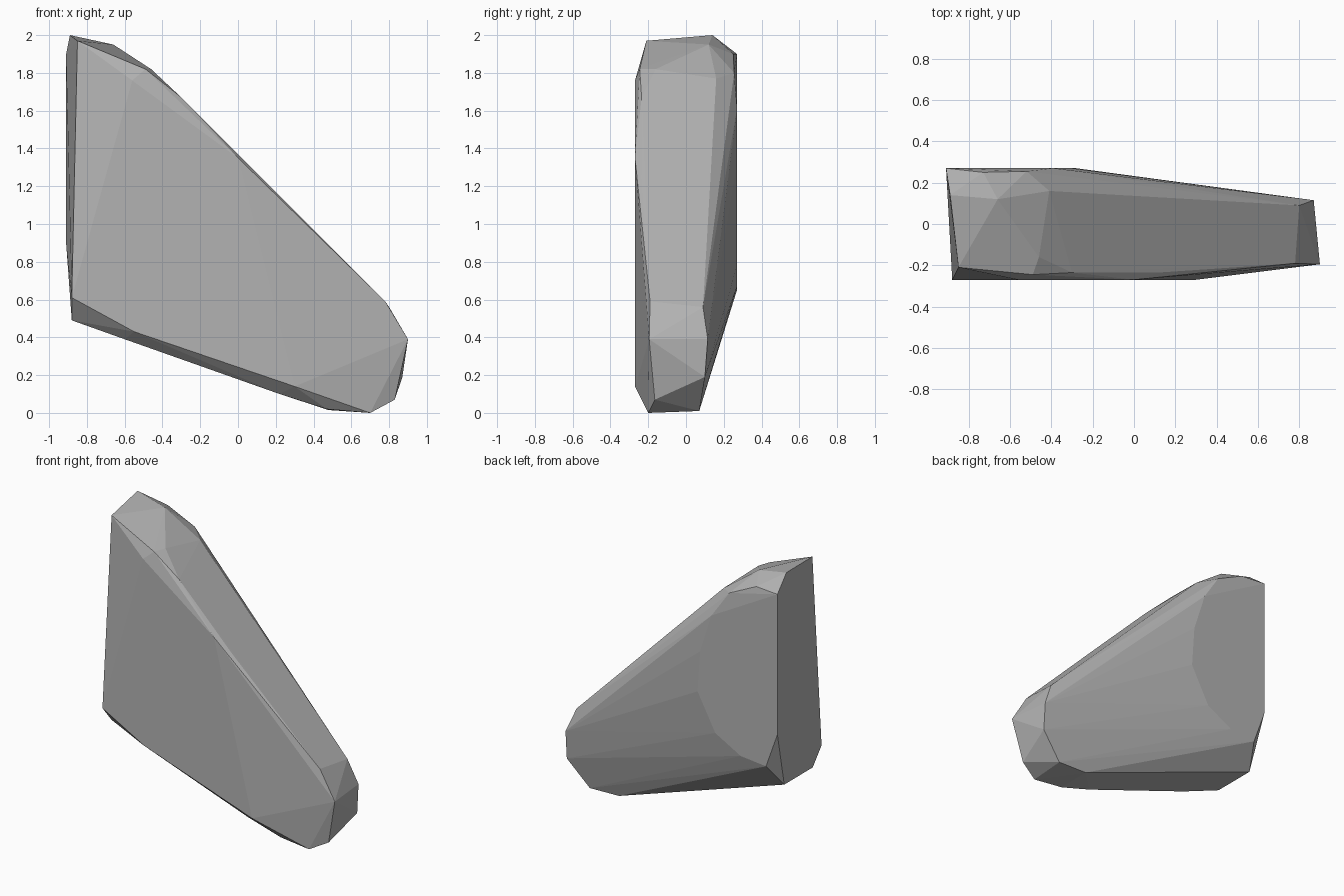
import bpy
import bmesh
import math

# Remove the default cube only
default_cube = bpy.data.objects.get("Cube")
if default_cube:
    bpy.data.objects.remove(default_cube, do_unlink=True)


def make_material(name, linear_value):
    """One plain flat grey, the same in the viewport and in a render."""
    colour = (linear_value, linear_value, linear_value, 1.0)
    material = bpy.data.materials.new(name)
    material.use_nodes = True
    material.diffuse_color = colour
    shader = material.node_tree.nodes["Principled BSDF"]
    shader.inputs["Base Color"].default_value = colour
    shader.inputs["Roughness"].default_value = 0.9
    return material


def flat_side(depth, outline):
    """Corners of a broad flat side of the slab, given as x and z at one depth."""
    return [(x, depth, z) for x, z in outline]


half_thickness = 0.27

# Broad front side
front_side = flat_side(-half_thickness, [
    (-.88, .61), (-.56, 1.76), (0, 1.35), (.3, .14), (-.55, .43)])

# Broad back side with its rounded inner edge
back_side = flat_side(half_thickness, [
    (-.91, 1.9), (-.91, .9), (-.82, .65), (-.62, .67), (-.42, .78),
    (-.28, 1.04), (-.3, 1.33), (-.39, 1.61)])

# Chipped peak
peak = [
    (-.89, .14, 2), (-.85, -.21, 1.97), (-.66, .12, 1.95),
    (-.73, .25, 1.9), (-.52, .255, 1.8), (-.41, .16, 1.77),
    (-.46, -.16, 1.82), (-.49, -.245, 1.82)]

# Sloping ridge along the front
ridge = [(-.3, -.235, 1.67), (.12, -.235, 1.25)]

# Blunt low tip
tip = [
    (.78, -.19, .59), (.8, .09, .56), (.9, -.195, .39),
    (.87, .115, .39), (.87, .1, .19), (.83, -.165, .07)]

# Underside, from the tip back to the tall end
underside = [
    (.7, -.2, 0), (.71, .07, .01), (.48, .07, .015), (.47, -.19, .02),
    (.22, -.2, .1), (-.6, -.2, .39), (-.88, -.17, .49), (-.88, .15, .49)]

# Wrap all chipped corners in one faceted skin
stone_mesh = bmesh.new()
for corner in front_side + back_side + peak + ridge + tip + underside:
    stone_mesh.verts.new(corner)
hull = bmesh.ops.convex_hull(stone_mesh, input=stone_mesh.verts[:])
buried = set(hull["geom_interior"]) | set(hull["geom_unused"])
buried_verts = [item for item in buried
                if isinstance(item, bmesh.types.BMVert) and item.is_valid]
bmesh.ops.delete(stone_mesh, geom=buried_verts, context="VERTS")

# Join triangles that lie in the same facet
bmesh.ops.dissolve_limit(
    stone_mesh, angle_limit=math.radians(1),
    verts=stone_mesh.verts[:], edges=stone_mesh.edges[:])
bmesh.ops.recalc_face_normals(stone_mesh, faces=stone_mesh.faces[:])
for face in stone_mesh.faces:
    face.smooth = False

mesh = bpy.data.meshes.new("rock_slab")
stone_mesh.to_mesh(mesh)
stone_mesh.free()
mesh.materials.append(make_material("stone grey", 0.45))
rock_slab = bpy.data.objects.new("rock_slab", mesh)
bpy.context.collection.objects.link(rock_slab)
